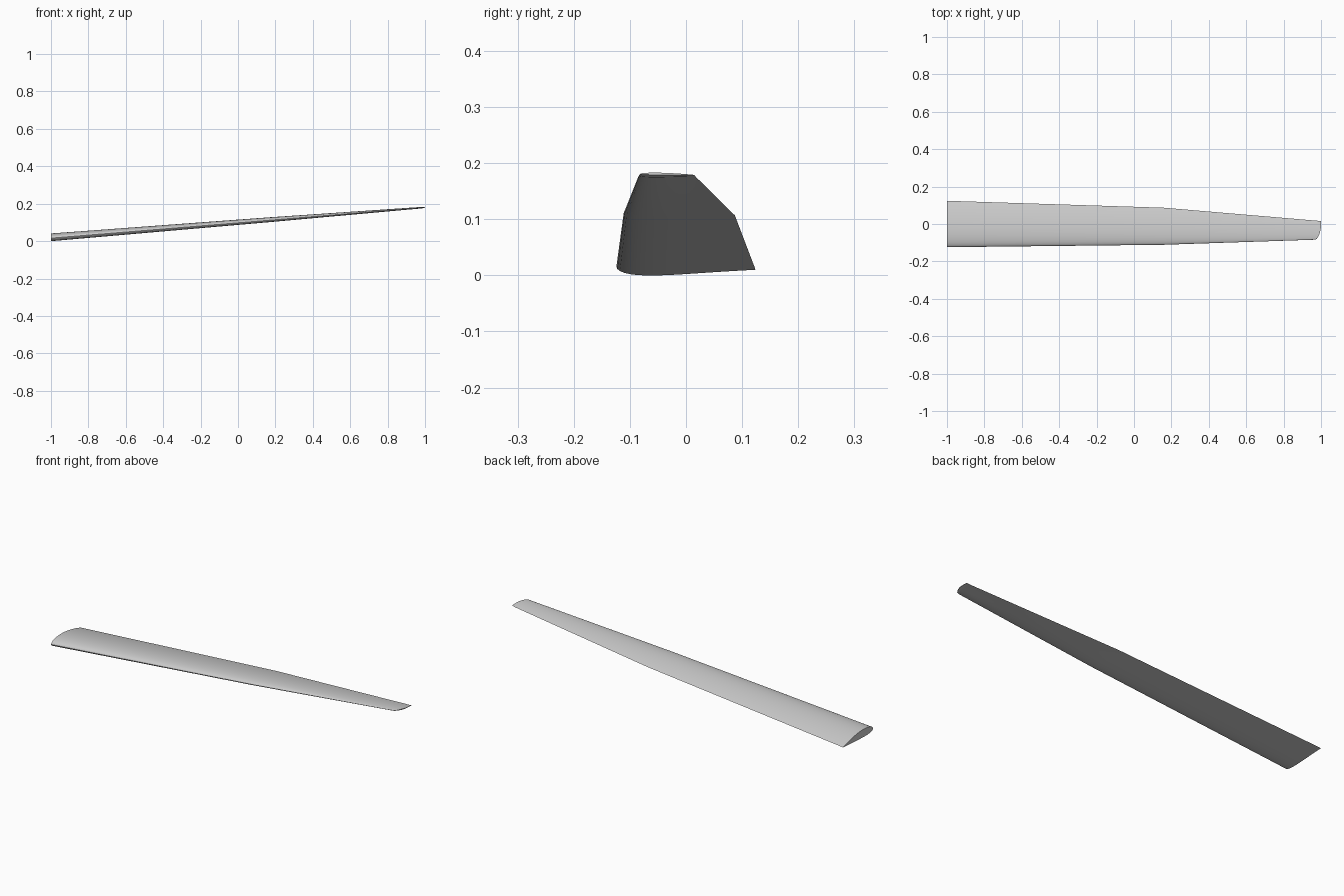
import bpy
import bmesh
import math

cube = bpy.data.objects.get("Cube")
if cube:
    bpy.data.objects.remove(cube, do_unlink=True)

# Painted metal skin
skin = bpy.data.materials.new("light grey")
skin.use_nodes = True
grey = (0.6, 0.6, 0.6, 1)
skin.diffuse_color = grey
skin.node_tree.nodes["Principled BSDF"].inputs["Base Color"].default_value = grey

STEPS = 20


def half_thickness(s):
    """Airfoil half thickness along the chord, with a peak of one."""
    return 10 * (0.2969 * math.sqrt(s) - 0.126 * s - 0.3516 * s**2
                 + 0.2843 * s**3 - 0.1036 * s**4)


def airfoil(x, nose_y, tail_y, nose_z, tail_z, thick, sweep=0):
    """Closed section: over the top to the nose, back along the underside."""
    ring = []
    for i in range(2 * STEPS):
        s = (1 + math.cos(math.pi * i / STEPS)) / 2
        side = 1 if i < STEPS else -1
        camber = thick * 0.72 * s * (1 - s)
        z = nose_z + (tail_z - nose_z) * s + camber
        z += side * thick / 2 * half_thickness(s)
        ring.append((x - sweep * (1 - s)**3, nose_y + (tail_y - nose_y) * s, z))
    return ring


# Root, kink and rounded tip sections
sections = [
    airfoil(-1.0, -0.124, 0.124, 0.016, 0.010, 0.041),
    airfoil(0.16, -0.111, 0.087, 0.111, 0.107, 0.026),
    airfoil(0.985, -0.084, 0.017, 0.178, 0.176, 0.008, 0.022),
    airfoil(1.0, -0.081, 0.015, 0.181, 0.179, 0.004, 0.024),
]

# Wing skin lofted through the sections, closed at both ends
bm = bmesh.new()
rings = [[bm.verts.new(p) for p in section] for section in sections]
for a, b in zip(rings, rings[1:]):
    for i in range(len(a)):
        j = (i + 1) % len(a)
        bm.faces.new((a[i], a[j], b[j], b[i]))
bm.faces.new(rings[0])
bm.faces.new(rings[-1])
bmesh.ops.recalc_face_normals(bm, faces=bm.faces)
mesh = bpy.data.meshes.new("wing")
bm.to_mesh(mesh)
bm.free()
mesh.materials.append(skin)

wing = bpy.data.objects.new("wing", mesh)
bpy.context.collection.objects.link(wing)
bpy.ops.object.select_all(action="DESELECT")
wing.select_set(True)
bpy.context.view_layer.objects.active = wing
bpy.ops.object.shade_smooth_by_angle(angle=math.radians(40))
